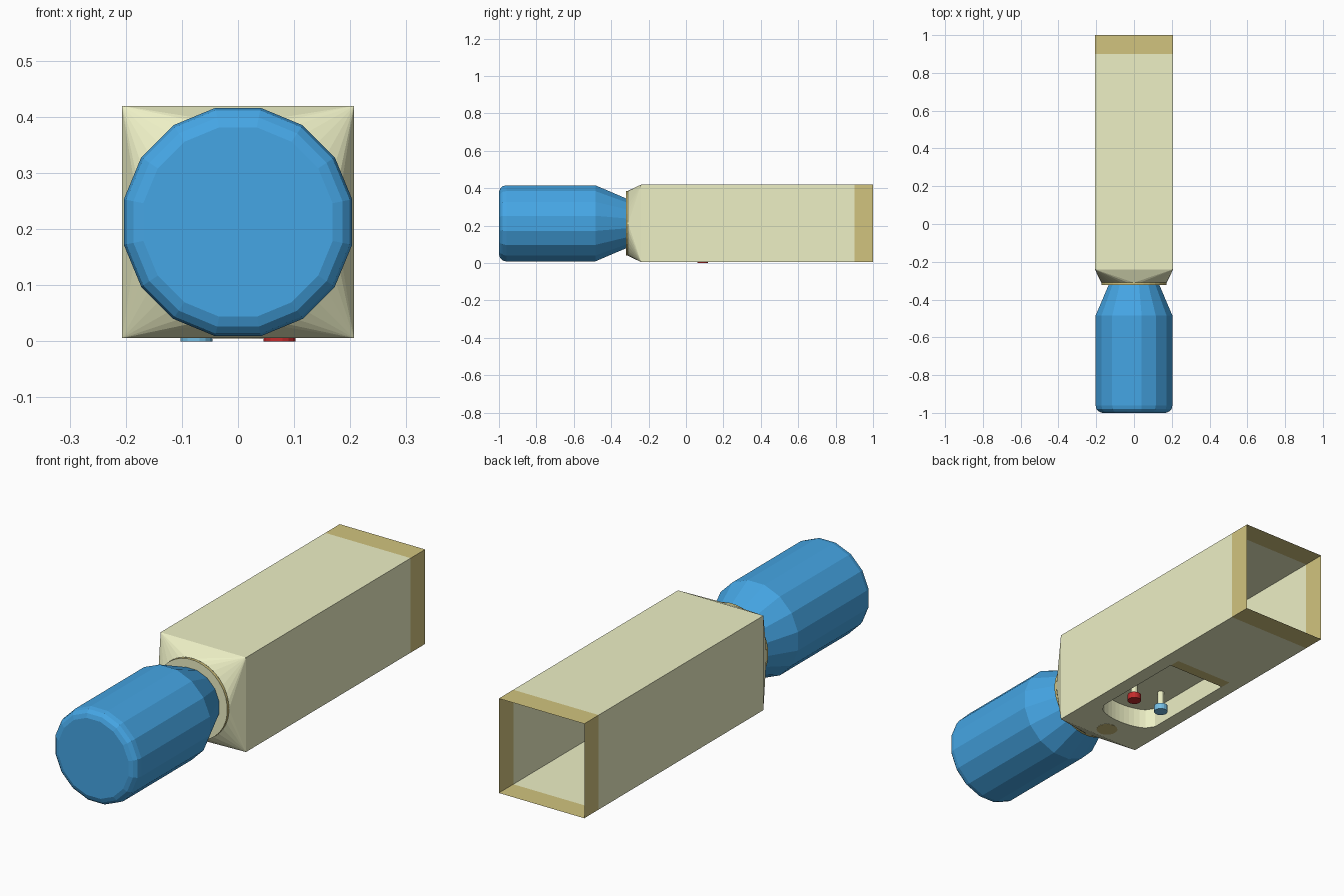
import bpy, bmesh, math
from mathutils import Vector

if "Cube" in bpy.data.objects:
    bpy.data.objects.remove(bpy.data.objects["Cube"])

ZC, H = 0.2125, 0.207           # axis height, half width of the square body
Z0, Z1 = ZC - H, ZC + H
Y_FRONT, Y_BAND, Y_BACK = -0.24, 0.90, 1.0
FLOOR = 0.095                   # ceiling height of the underside recess


def material(name, rgb):
    m = bpy.data.materials.new(name)
    m.diffuse_color = (*rgb, 1)
    m.use_nodes = True
    m.node_tree.nodes["Principled BSDF"].inputs["Base Color"].default_value = m.diffuse_color
    return m


CREAM = material("cream", (0.85, 0.87, 0.56))
TAPE = material("tan_tape", (0.64, 0.55, 0.21))
BLUE = material("blue", (0.06, 0.38, 0.78))
RED = material("red", (0.55, 0.025, 0.025))
PALE = material("pale_blue", (0.18, 0.52, 0.78))


def finish(name, bm, mat):
    me = bpy.data.meshes.new(name)
    bm.to_mesh(me)
    bm.free()
    me.materials.append(mat)
    ob = bpy.data.objects.new(name, me)
    bpy.context.collection.objects.link(ob)
    return ob


def lathe(name, profile, n, mat, axis="Y", centre=(0, 0, ZC), caps=(True, True)):
    """Revolve (radius, position) pairs into a faceted solid."""
    bm = bmesh.new()
    rings = []
    for r, p in profile:
        ring = []
        for i in range(n):
            a = 2 * math.pi * (i + 0.5) / n
            u, v = r * math.cos(a), r * math.sin(a)
            co = (u, p, v) if axis == "Y" else (u, v, p)
            ring.append(bm.verts.new(Vector(co) + Vector(centre)))
        rings.append(ring)
    for a, b in zip(rings, rings[1:]):
        for i in range(n):
            j = (i + 1) % n
            bm.faces.new((a[i], a[j], b[j], b[i]))
    for cap, ring in zip(caps, (rings[0], rings[-1])):
        if cap:
            bm.faces.new(ring)
    bmesh.ops.recalc_face_normals(bm, faces=bm.faces)
    return finish(name, bm, mat)


def square(bm, y):
    return [bm.verts.new((x * H, y, ZC + z * H))
            for x, z in ((1, 1), (-1, 1), (-1, -1), (1, -1))]


# Bottle-shaped end with rounded rim and tapering neck
lathe("bottle", [(0.172, -1), (0.19, -0.993), (0.203, -0.98), (0.2075, -0.96),
                 (0.2075, -0.485), (0.127, -0.30)], 16, BLUE)

# Collar where the bottle enters the body
lathe("collar_edge", [(0.174, -0.322), (0.174, -0.31)], 32, TAPE, caps=(False, False))
lathe("collar_face", [(0.174, -0.322), (0.128, -0.322)], 32, CREAM, caps=(False, False))

# Square-to-round shoulder: a fan from each corner plus one triangle per side
bm = bmesh.new()
corners = square(bm, Y_FRONT)
N = 32
ring = [bm.verts.new((0.174 * math.cos(2 * math.pi * i / N), -0.31,
                      ZC + 0.174 * math.sin(2 * math.pi * i / N))) for i in range(N)]
Q = N // 4
for k in range(4):
    for i in range(k * Q, (k + 1) * Q):
        bm.faces.new((corners[k], ring[i], ring[(i + 1) % N]))
    bm.faces.new((corners[k], ring[(k + 1) * Q % N], corners[(k + 1) % 4]))
bmesh.ops.recalc_face_normals(bm, faces=bm.faces)
if sum(f.normal.y * f.calc_area() for f in bm.faces) > 0:
    bmesh.ops.reverse_faces(bm, faces=bm.faces)
finish("shoulder", bm, CREAM)

# Open square tube: top and side walls of the body, then the tape band
for name, ya, yb, mat, skip in (("body_walls", Y_FRONT, Y_BAND, CREAM, 2),
                                ("end_band", Y_BAND, Y_BACK, TAPE, None)):
    bm = bmesh.new()
    a, b = square(bm, ya), square(bm, yb)
    for i in range(4):
        if i != skip:
            j = (i + 1) % 4
            bm.faces.new((a[i], b[i], b[j], a[j]))
    for f in bm.faces:
        f.normal_update()
        if f.normal.dot(f.calc_center_median() - Vector((0, (ya + yb) / 2, ZC))) < 0:
            f.normal_flip()
    finish(name, bm, mat)

# Recess outline: straight back and sides, bowed front
W, YB = 0.143, 0.415
outline = [(W, YB), (-W, YB)]
for i in range(13):
    t = -1 + i / 6
    outline.append((W * t, -0.03 - 0.065 * math.sqrt(max(0, 1 - t * t))))

# Underside with the recess opening
bm = bmesh.new()
edges = []
for loop in ([(H, Y_FRONT), (H, Y_BAND), (-H, Y_BAND), (-H, Y_FRONT)], outline):
    vs = [bm.verts.new((x, y, Z0)) for x, y in loop]
    edges += [bm.edges.new((vs[i], vs[(i + 1) % len(vs)])) for i in range(len(vs))]
bmesh.ops.triangle_fill(bm, edges=edges, use_beauty=True)
for f in bm.faces:
    f.normal_update()
    if f.normal.z > 0:
        f.normal_flip()
finish("underside", bm, CREAM)

# Recess walls and ceiling, facing into the opening
bm = bmesh.new()
lo = [bm.verts.new((x, y, Z0)) for x, y in outline]
hi = [bm.verts.new((x, y, FLOOR)) for x, y in outline]
bm.faces.new(hi)
for i in range(len(lo)):
    j = (i + 1) % len(lo)
    bm.faces.new((lo[i], lo[j], hi[j], hi[i]))
for f in bm.faces:
    f.normal_update()
    if f.normal.dot(Vector((0, 0.15, 0)) - f.calc_center_median()) < 0:
        f.normal_flip()
finish("recess", bm, CREAM)

# Tape strip behind the recess and round patch in front of it
bm = bmesh.new()
bm.faces.new([bm.verts.new((x, y, Z0 - 0.001)) for x, y in
              ((-W, YB), (-W, YB + 0.05), (W, YB + 0.05), (W, YB))])
finish("tape_strip", bm, TAPE)
lathe("tape_patch", [(0.045, Z0 - 0.001), (0.045, Z0)], 16, TAPE, "Z", (0, -0.18, 0))

# Two push buttons on stems
for side, x, mat in (("red", 0.074, RED), ("blue", -0.074, PALE)):
    lathe(side + "_button", [(0.029, 0), (0.029, 0.028)], 16, mat, "Z", (x, 0.09, 0))
    lathe(side + "_stem", [(0.014, 0.028), (0.014, FLOOR)], 12, CREAM, "Z", (x, 0.09, 0))
